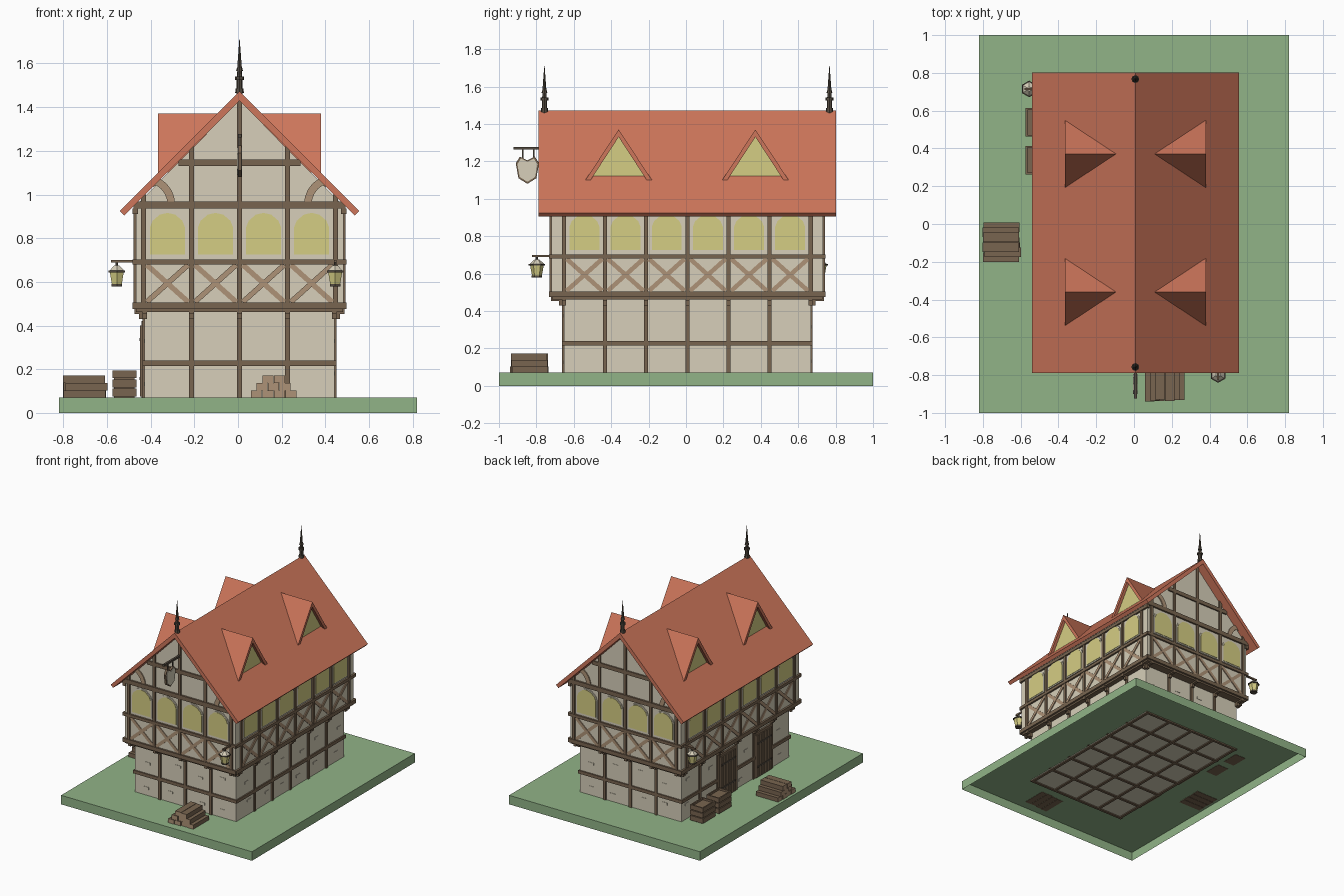
import bpy, bmesh, math, random
from mathutils import Vector, Matrix

if "Cube" in bpy.data.objects:
    bpy.data.objects.remove(bpy.data.objects["Cube"])

random.seed(4)


def mat(name, r, g, b):
    m = bpy.data.materials.new(name)
    m.diffuse_color = [(c / 255) ** 2.2 for c in (r, g, b)] + [1]
    m.use_nodes = True
    m.node_tree.nodes["Principled BSDF"].inputs["Base Color"].default_value = m.diffuse_color
    return m


GRASS = mat("grass green", 144, 178, 134)
PLASTER = mat("cream plaster", 214, 206, 184)
TIMBER = mat("dark timber", 120, 101, 81)
BRACE = mat("light timber", 172, 145, 118)
ROOF = mat("roof red", 204, 117, 91)
GLASS = mat("window yellow", 212, 204, 130)
IRON = mat("dark iron", 84, 76, 66)

parts = {}
C = Vector((0.007, 0.007, 0))
X, Y = Vector((1, 0, 0)), Vector((0, 1, 0))
FRONT, BACK, RIGHT, LEFT = (X, -Y), (X, Y), (Y, X), (Y, -X)


def part(name, material):
    if name not in parts:
        parts[name] = (bmesh.new(), [material])
    return parts[name][0]


def prism(bm, frame, pts, d0, d1):
    """Extrude a (u, z) outline from depth d0 to d1 on a facade."""
    u, n = frame
    rings = [[bm.verts.new(C + u * p[0] + n * d + Vector((0, 0, p[1]))) for p in pts] for d in (d0, d1)]
    bm.faces.new(rings[0])
    bm.faces.new(rings[1][::-1])
    for i in range(len(pts)):
        j = (i + 1) % len(pts)
        bm.faces.new((rings[0][i], rings[0][j], rings[1][j], rings[1][i]))


def rect(bm, frame, u0, u1, z0, z1, d0, d1):
    prism(bm, frame, [(u0, z0), (u1, z0), (u1, z1), (u0, z1)], d0, d1)


def bar(bm, frame, p, q, w, d0, d1):
    p, q = Vector(p), Vector(q)
    s = (q - p).normalized()
    s = Vector((-s.y, s.x)) * w / 2
    prism(bm, frame, [p + s, q + s, q - s, p - s], d0, d1)


def box(bm, x0, x1, y0, y1, z0, z1):
    m = Matrix.LocRotScale(((x0 + x1) / 2, (y0 + y1) / 2, (z0 + z1) / 2), None, (x1 - x0, y1 - y0, z1 - z0))
    return bmesh.ops.create_cube(bm, size=1, matrix=m)["verts"]


def cone(bm, x, y, z0, z1, r0, r1, n=8):
    bmesh.ops.create_cone(bm, cap_ends=True, segments=n, radius1=r0, radius2=r1, depth=z1 - z0,
                          matrix=Matrix.Translation((x, y, (z0 + z1) / 2)))


# grass base, open underneath
bm = part("grass_base", GRASS)
box(bm, -0.82, 0.82, -1, 1, 0, 0.07)
bm.faces.ensure_lookup_table()
bmesh.ops.delete(bm, geom=[f for f in bm.faces if f.calc_center_median().z < 0.01], context="FACES_ONLY")

# plaster walls: ground floor and jettied upper floor with gables
rect(part("lower_walls", PLASTER), FRONT, -0.435, 0.435, 0.066, 0.48, -0.66, 0.66)
prism(part("upper_walls", PLASTER), FRONT,
      [(-0.475, 0.475), (0.475, 0.475), (0.475, 0.95), (0, 1.43), (-0.475, 0.95)], -0.725, 0.725)
rect(part("jetty_soffit", TIMBER), FRONT, -0.474, 0.474, 0.462, 0.476, -0.724, 0.724)

# floor joists seen from below
for i in range(5):
    rect(part("floor_joists", TIMBER), FRONT, i * 0.21 - 0.43, i * 0.21 - 0.41, 0.058, 0.068, -0.66, 0.66)
for i in range(7):
    rect(part("floor_joists", TIMBER), RIGHT, i * 0.22 - 0.67, i * 0.22 - 0.65, 0.058, 0.068, -0.435, 0.435)

# main roof
prism(part("main_roof", ROOF), FRONT,
      [(0, 1.472), (0.548, 0.924), (0.528, 0.904), (0, 1.43), (-0.528, 0.904), (-0.548, 0.924)], -0.796, 0.796)

# timber frame and windows on all four sides
arch = [(-0.08, 0.725), (0.08, 0.725), (0.08, 0.85), (0.068, 0.88), (0.035, 0.908), (0, 0.916),
        (-0.035, 0.908), (-0.068, 0.88), (-0.08, 0.85)]
for frame, bays, low, up, half in ((FRONT, 4, 0.66, 0.725, 0.475), (BACK, 4, 0.66, 0.725, 0.475),
                                   (RIGHT, 6, 0.435, 0.475, 0.725), (LEFT, 6, 0.435, 0.475, 0.725)):
    gable = bays == 4
    tb, br = part("timber_frame", TIMBER), part("cross_braces", BRACE)
    lo, hi = (low - 0.01, low + 0.01), (up - 0.01, up + 0.011)
    low_half = 0.445 if gable else 0.67
    rect(tb, frame, -low_half, low_half, 0.215, 0.24, *lo)
    for z0, z1 in [(0.475, 0.505), (0.68, 0.703)] + ([(0.935, 0.968)] if gable else [(0.91, 0.935)]):
        rect(tb, frame, -half - 0.011, half + 0.011, z0, z1, up - 0.01, up + 0.014)
    for i in range(bays + 1):
        u = (i - bays / 2) * 0.22
        top = 1.44 - abs(u) if gable else 0.94
        rect(tb, frame, u - 0.011, u + 0.011, 0.48, top, *hi)
        if 0 < i < bays:
            rect(tb, frame, u - 0.011, u + 0.011, 0.068, 0.48, *lo)
        # jetty brackets
        bk = part("jetty_brackets", TIMBER)
        v = max(-low_half + 0.011, min(low_half - 0.011, u))
        rect(bk, frame, v - 0.011, v + 0.011, 0.43, 0.475, low, low + 0.025)
        rect(bk, frame, v - 0.011, v + 0.011, 0.452, 0.475, low, up + 0.005)
    for i in range(bays):
        u = (i - bays / 2 + 0.5) * 0.22
        for s in (-1, 1):
            bar(br, frame, (u - 0.095, 0.593 - 0.085 * s), (u + 0.095, 0.593 + 0.085 * s), 0.024,
                up - 0.005, up + 0.006 + 0.001 * s)
        prism(part("window_frames", PLASTER), frame, [(u + a * 1.13, 0.82 + (z - 0.82) * 1.1) for a, z in arch],
              up - 0.005, up + 0.006)
        prism(part("windows", GLASS), frame, [(u + a, z) for a, z in arch], up, up + 0.009)
    if gable:
        rect(tb, frame, -0.28, 0.28, 1.13, 1.16, *hi)
        # curved gable braces
        for s in (-1, 1):
            ring = [(r, math.radians(a)) for r, seq in ((0.135, range(0, 91, 15)), (0.1, range(90, -1, -15)))
                    for a in seq]
            pts = [(s * (-0.43 + r * math.cos(a)), 0.955 + r * math.sin(a)) for r, a in ring]
            prism(part("gable_arch_braces", BRACE), frame, [(p, min(z, 1.435 - abs(p))) for p, z in pts],
                  up - 0.005, up + 0.008)
    # exposed brick plates on the plaster
    for k in range(bays * 2):
        u = (k // 2 - bays / 2 + 0.5) * 0.22 + random.uniform(-0.05, 0.03)
        z = (0.13, 0.32)[k % 2] + random.uniform(-0.02, 0.05)
        rect(part("brick_patches", PLASTER), frame, u, u + 0.045, z, z + 0.018, low - 0.003, low + 0.003)

# dormers, two on each slope
for frame in (RIGHT, LEFT):
    for u in (-0.367, 0.364):
        prism(part("dormer_roofs", ROOF), frame,
              [(u - 0.178, 1.10), (u, 1.37), (u + 0.178, 1.10), (u + 0.15, 1.10), (u, 1.33), (u - 0.15, 1.10)],
              0.1, 0.373)
        prism(part("dormer_windows", GLASS), frame, [(u - 0.15, 1.10), (u, 1.33), (u + 0.15, 1.10)], 0.11, 0.35)

# spires on the ridge ends
for y in (-0.757, 0.767):
    bm = part("ridge_spires", IRON)
    for z0, z1, r0, r1 in ((1.44, 1.53, 0.014, 0.014), (1.465, 1.485, 0.02, 0.018), (1.525, 1.54, 0.021, 0.021),
                           (1.54, 1.57, 0.012, 0.01), (1.565, 1.58, 0.016, 0.012), (1.575, 1.71, 0.011, 0.001)):
        cone(bm, C.x, y, z0, z1, r0, r1)

# double doors on the left side
for u0, u1 in ((-0.426, -0.234), (0.014, 0.206)):
    w = (u1 - u0) / 6
    rect(part("door_frames", TIMBER), LEFT, u0, u1, 0.068, 0.42, 0.43, 0.448)
    for k in range(6):
        rect(part("door_planks", TIMBER), LEFT, u0 + k * w + 0.003, u0 + (k + 1) * w - 0.003, 0.075, 0.40, 0.44, 0.455)
    for z in (0.15, 0.33):
        rect(part("door_hinges", IRON), LEFT, u0 + 0.01, u1 - 0.01, z, z + 0.014, 0.45, 0.459)

# hanging shield sign on the front gable
rect(part("sign_arm", IRON), RIGHT, -0.93, -0.72, 1.262, 1.278, -0.008, 0.008)
for u in (-0.88, -0.82):
    rect(part("sign_arm", IRON), RIGHT, u - 0.004, u + 0.004, 1.2, 1.27, -0.004, 0.004)
shield = [(0, 1.205), (0.04, 1.225), (0.062, 1.19), (0.048, 1.11), (0, 1.08), (-0.048, 1.11), (-0.062, 1.19),
          (-0.04, 1.225)]
prism(part("sign_rim", TIMBER), RIGHT, [(u - 0.855, z) for u, z in shield], -0.008, 0.008)
prism(part("sign_shield", PLASTER), RIGHT, [(u * 0.86 - 0.855, 1.155 + (z - 1.155) * 0.86) for u, z in shield],
      -0.012, 0.012)

# wall lanterns
for x, y, n in ((-0.555, 0.715, -X), (0.445, -0.797, -Y)):
    arm = part("lantern_arms", TIMBER)
    a, b = Vector((x, y, 0)) + n * 0.02, Vector((x, y, 0)) - n * 0.085
    box(arm, min(a.x, b.x) - 0.006, max(a.x, b.x) + 0.006, min(a.y, b.y) - 0.006, max(a.y, b.y) + 0.006, 0.688, 0.7)
    fr = part("lantern_frames", IRON)
    cone(fr, x, y, 0.672, 0.69, 0.007, 0.007, 6)
    cone(fr, x, y, 0.644, 0.652, 0.044, 0.044, 6)
    cone(fr, x, y, 0.578, 0.59, 0.028, 0.028, 6)
    cone(part("lantern_caps", PLASTER), x, y, 0.652, 0.676, 0.038, 0.012, 6)
    cone(part("lantern_glass", GLASS), x, y, 0.588, 0.646, 0.026, 0.037, 6)

# stacked log piles: front pile runs along y, side pile along x; ends are light
for name, cx, cy, along in (("front_logs", 0.163, -0.838, 1), ("side_logs", -0.70, -0.097, 0)):
    bm = part(name, TIMBER)
    parts[name][1].append(BRACE)
    for row in range(3):
        for k in range(4 - row):
            o = (k - (3 - row) / 2) * 0.053
            h, s = 0.096, random.uniform(-0.006, 0.006)
            z = 0.068 + row * 0.035
            if along:
                box(bm, cx + o - 0.025, cx + o + 0.025, cy - h + s, cy + h + s, z, z + 0.034)
            else:
                box(bm, cx - h + s, cx + h + s, cy + o - 0.025, cy + o + 0.025, z, z + 0.034)
    bm.normal_update()
    for f in bm.faces:
        f.material_index = int(abs(f.normal[along]) > 0.9)

# slatted crates by the left wall
for y0 in (0.262, 0.462):
    bm = part("crates", TIMBER)
    x0, x1, y1 = -0.575, -0.465, y0 + 0.152
    box(bm, x0 + 0.008, x1 - 0.008, y0 + 0.008, y1 - 0.008, 0.068, 0.18)
    for k in range(3):
        z = 0.075 + k * 0.042
        for a, b, c, d in ((x0, x1, y0, y0 + 0.01), (x0, x1, y1 - 0.01, y1),
                           (x0, x0 + 0.01, y0, y1), (x1 - 0.01, x1, y0, y1)):
            box(bm, a, b, c, d, z, z + 0.036)

for name, (bm, mats) in parts.items():
    bmesh.ops.recalc_face_normals(bm, faces=bm.faces)
    me = bpy.data.meshes.new(name)
    bm.to_mesh(me)
    bm.free()
    for m in mats:
        me.materials.append(m)
    bpy.context.collection.objects.link(bpy.data.objects.new(name, me))
